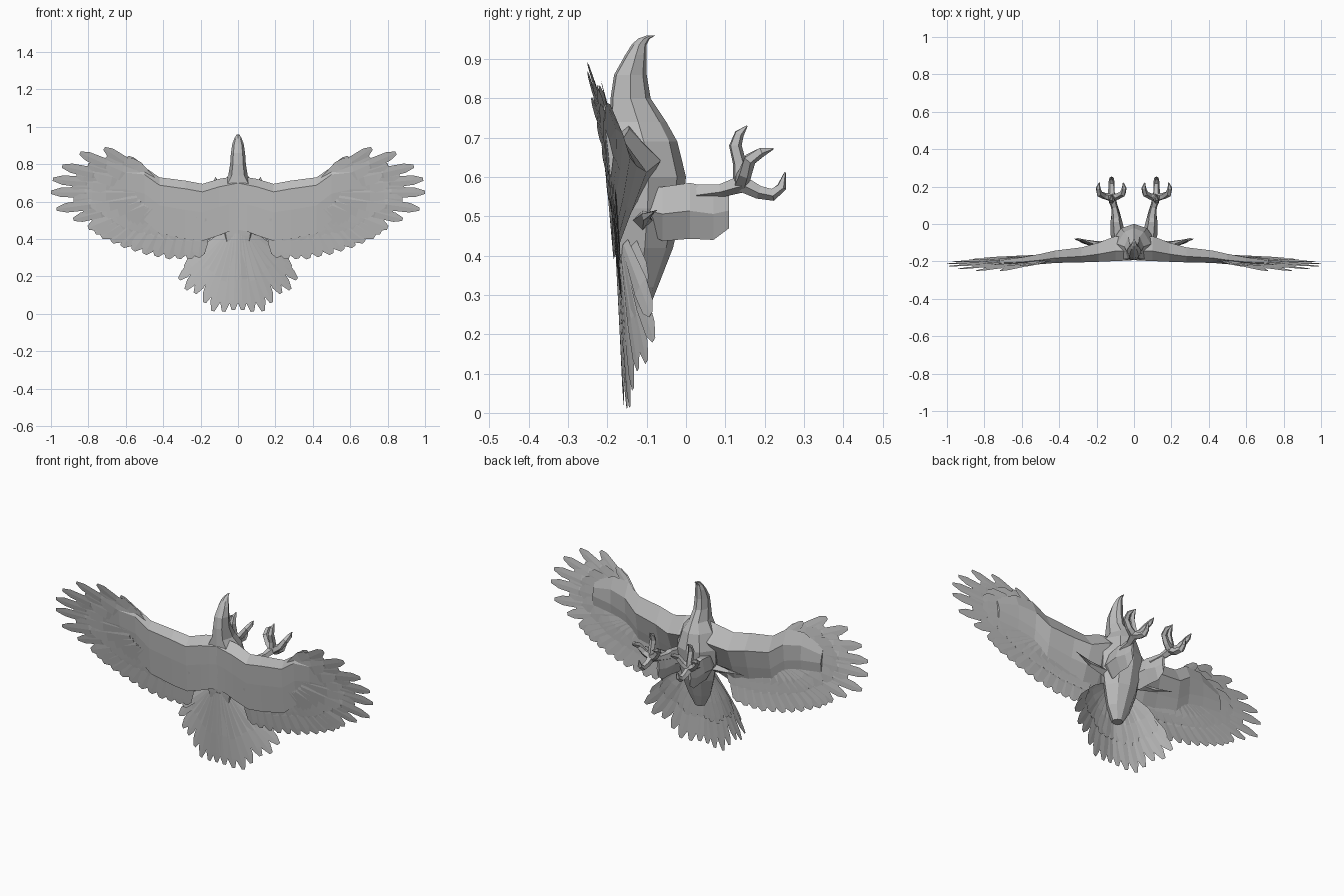
import bpy, bmesh, math
from mathutils import Vector

if "Cube" in bpy.data.objects:
    bpy.data.objects.remove(bpy.data.objects["Cube"], do_unlink=True)

grey = bpy.data.materials.new("plain_grey")
grey.use_nodes = True
grey.diffuse_color = (0.5, 0.5, 0.5, 1)
grey.node_tree.nodes["Principled BSDF"].inputs["Base Color"].default_value = (0.5, 0.5, 0.5, 1)


def finish(name, bm, mirror=True):
    bmesh.ops.recalc_face_normals(bm, faces=bm.faces)
    mesh = bpy.data.meshes.new(name)
    bm.to_mesh(mesh)
    bm.free()
    mesh.materials.append(grey)
    obj = bpy.data.objects.new(name, mesh)
    bpy.context.collection.objects.link(obj)
    if mirror:
        obj.modifiers.new("mirror", 'MIRROR').use_mirror_merge = False


def loft(bm, rings):
    """Skin a list of equal rings and cap both ends."""
    rows = [[bm.verts.new(p) for p in ring] for ring in rings]
    n = len(rows[0])
    for a, b in zip(rows, rows[1:]):
        for i in range(n):
            bm.faces.new((a[i], a[(i + 1) % n], b[(i + 1) % n], b[i]))
    bm.faces.new(rows[0])
    bm.faces.new(rows[-1])


def feather(bm, root, tip, width, tilt):
    """Thin blade with a raised spine and an angular end."""
    root, tip = Vector(root), Vector(tip)
    d = (tip - root).normalized()
    side = d.cross(Vector((0, 1, 0))).normalized()
    up = side.cross(d)
    side = side * math.cos(tilt) + up * math.sin(tilt)
    rings = []
    for t, w in ((0, .5), (.6, 1), (.88, .85), (1, .3)):
        c, s = root.lerp(tip, t), side * width * w / 2
        spine = up * .004 * (1.1 - t)
        rings.append([c - s, c + spine, c + s, c - spine])
    loft(bm, rings)


def tube(bm, path, radii, sides=5):
    """Tapered limb along a path."""
    pts = [Vector(p) for p in path]
    rings = []
    for i, p in enumerate(pts):
        d = (pts[min(i + 1, len(pts) - 1)] - pts[max(i - 1, 0)]).normalized()
        u = d.cross(Vector((1, .2, .1))).normalized()
        v = d.cross(u)
        rings.append([p + radii[i] * (u * math.cos(a) + v * math.sin(a))
                      for a in (math.tau * k / sides for k in range(sides))])
    loft(bm, rings)


# Body, neck, head and hooked beak: z, half width, back y, belly y
sections = [(.25, .03, -.155, -.1), (.32, .07, -.165, -.072), (.42, .1, -.177, -.033),
            (.52, .12, -.186, -.01), (.60, .12, -.19, 0), (.69, .09, -.193, -.022),
            (.74, .052, -.193, -.05), (.80, .042, -.192, -.09), (.86, .038, -.183, -.10),
            (.91, .03, -.155, -.1), (.937, .02, -.138, -.1), (.952, .012, -.122, -.092),
            (.96, .005, -.1, -.078)]
bm = bmesh.new()
rings = []
for z, w, back, belly in sections:
    mid = back + (belly - back) * .5
    fore = back + (belly - back) * .88
    rings.append([(0, back, z), (w * .65, back + .006, z), (w, mid, z), (w * .58, fore, z),
                  (0, belly, z), (-w * .58, fore, z), (-w, mid, z), (-w * .65, back + .006, z)])
loft(bm, rings)
finish("body", bm, False)

# Wing arms: x, leading z, trailing z, back y, belly y
stations = [(0, .74, .45, -.193, -.1), (.05, .73, .44, -.196, -.07), (.1, .722, .42, -.198, -.065),
            (.19, .695, .39, -.202, -.1), (.28, .712, .40, -.205, -.125), (.42, .73, .43, -.208, -.142),
            (.5, .785, .50, -.215, -.16), (.6, .79, .54, -.22, -.178), (.72, .73, .60, -.217, -.195)]
bm = bmesh.new()
rings = []
for x, lead, trail, back, belly in stations:
    c = lead - trail
    low = -.182 - .012 * x
    rings.append([(x, back * .6 + belly * .4, lead), (x, back, lead - c * .14),
                  (x, back * .7 + low * .3, lead - c * .5), (x, low, trail),
                  (x, belly * .45 + low * .55 + .008, lead - c * .6), (x, belly, lead - c * .27)])
loft(bm, rings)
finish("wing_arms", bm)

# Flight feathers: tip and root anchors, from the wrist round to the body
primaries = [((.59, -.215, .84), (.43, -.18, .70)), ((.715, -.25, .885), (.46, -.19, .71)),
             ((.845, -.25, .86), (.50, -.2, .71)), ((.94, -.24, .79), (.53, -.2, .70)),
             ((.99, -.225, .72), (.55, -.2, .68)), ((1.0, -.212, .65), (.55, -.2, .65)),
             ((.97, -.2, .56), (.54, -.198, .62)), ((.88, -.188, .505), (.52, -.195, .60))]
anchors = [((.80, -.18, .46), (.50, -.193, .58)), ((.73, -.174, .41), (.48, -.191, .57)),
           ((.62, -.168, .36), (.43, -.189, .56)), ((.50, -.165, .32), (.37, -.188, .55)),
           ((.375, -.164, .295), (.30, -.187, .53)), ((.26, -.165, .295), (.22, -.187, .52)),
           ((.17, -.168, .31), (.13, -.185, .50))]
secondaries = []
for (t0, r0), (t1, r1) in zip(anchors, anchors[1:]):
    for k in range(2):
        secondaries.append((Vector(t0).lerp(Vector(t1), k / 2), Vector(r0).lerp(Vector(r1), k / 2)))

bm = bmesh.new()
for i, (tip, root) in enumerate(primaries):
    feather(bm, root, tip, .06 if i else .045, -.15)
    if i:  # shorter feather filling the gap between neighbours
        prev_tip, prev_root = primaries[i - 1]
        mid_tip = (Vector(tip) + Vector(prev_tip)) / 2
        mid_root = (Vector(root) + Vector(prev_root)) / 2
        feather(bm, mid_root, mid_root.lerp(mid_tip, .76), .07, -.15)
finish("primary_feathers", bm)

bm = bmesh.new()
for tip, root in secondaries:
    feather(bm, root, tip, .078, -.08)
finish("secondary_feathers", bm)

# Broad coverts over the roots of the flight feathers
bm = bmesh.new()
for tip, root in primaries[1:] + secondaries:
    for offset in (-.004, .01):
        r = Vector(root) + Vector((0, offset, 0))
        feather(bm, r, r.lerp(Vector(tip), .58), .1, -.08)
finish("covert_feathers", bm)

# Pointed tufts between the flanks and the wings
bm = bmesh.new()
tube(bm, [(.1, -.11, .49), (.2, -.102, .50), (.31, -.075, .515)], [.025, .012, .002], 4)
finish("flank_tufts", bm)

# Tail fan, sides curling towards the belly
tips = [(.025, -.158, .02), (.077, -.15, .012), (.135, -.143, .015), (.18, -.135, .06),
        (.23, -.122, .11), (.28, -.1, .13), (.315, -.082, .185), (.285, -.09, .25)]
bm = bmesh.new()
for i, tip in enumerate(tips):
    root = Vector((.008 + .01 * i, -.176 + .003 * i, .43))
    feather(bm, root, tip, .062, .08 + .06 * i)
    under = root + Vector((0, .02, 0))
    feather(bm, under, under.lerp(Vector(tip), .66), .07, .08 + .06 * i)
finish("tail_feathers", bm)

# Feathered thighs: y, x, low z, high z, half thickness
bm = bmesh.new()
rings = []
for y, x, low, high, h in ((-.12, .065, .47, .57, .04), (-.06, .085, .437, .575, .04),
                           (.01, .094, .443, .585, .032), (.07, .098, .44, .572, .02),
                           (.11, .10, .47, .56, .008)):
    m = (low + high) / 2
    rings.append([(x, y, low), (x + h, y, m), (x + h * .5, y, high),
                  (x - h * .5, y, high), (x - h, y, m)])
loft(bm, rings)
finish("thighs", bm)

# Shins
bm = bmesh.new()
tube(bm, [(.095, .03, .56), (.105, .09, .567), (.12, .145, .585)], [.025, .018, .024])
finish("shins", bm)

# Toes with curved claws
base = (.12, .14, .585)
toes = [[base, (.12, .136, .635), (.12, .125, .68), (.12, .135, .71), (.12, .155, .73)],
        [base, (.16, .15, .61), (.185, .162, .645), (.192, .192, .664), (.185, .222, .672)],
        [base, (.085, .15, .61), (.06, .162, .645), (.052, .192, .664), (.058, .222, .672)],
        [base, (.12, .185, .562), (.12, .22, .556), (.12, .243, .575), (.12, .252, .612)]]
bm = bmesh.new()
for path in toes:
    tube(bm, path, [.022, .018, .017, .013, .002])
finish("toes", bm)
